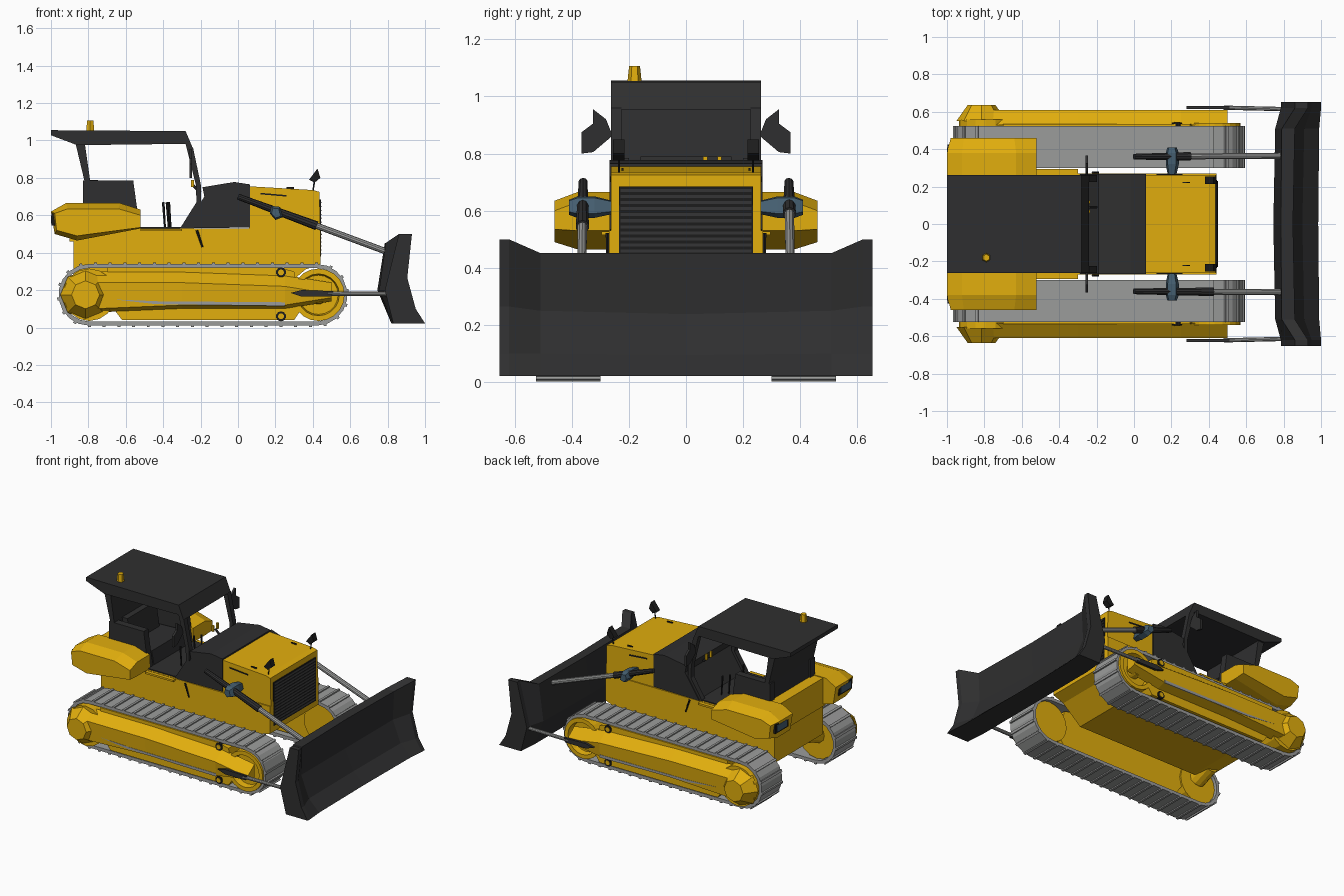
import bpy, bmesh, math
from mathutils import Vector, Matrix


def material(name, col):
    m = bpy.data.materials.new(name)
    m.diffuse_color = (*col, 1)
    return m


YELLOW = material("yellow paint", (0.76, 0.425, 0.004))
DARK = material("charcoal", (0.028, 0.028, 0.029))
BLACK = material("black", (0.012, 0.012, 0.012))
GREY = material("track steel", (0.33, 0.335, 0.33))
BLUE = material("blue steel", (0.06, 0.115, 0.165))


def finish(name, bm, mat):
    bmesh.ops.recalc_face_normals(bm, faces=bm.faces)
    me = bpy.data.meshes.new(name)
    bm.to_mesh(me)
    bm.free()
    me.materials.append(mat)
    ob = bpy.data.objects.new(name, me)
    bpy.context.collection.objects.link(ob)
    return ob


def loft(name, sections, mat):
    """Solid through equal-length rings of 3D points."""
    bm = bmesh.new()
    rings = [[bm.verts.new(p) for p in s] for s in sections]
    n = len(rings[0])
    for a, b in zip(rings, rings[1:]):
        for i in range(n):
            j = (i + 1) % n
            bm.faces.new((a[i], a[j], b[j], b[i]))
    bm.faces.new(rings[0])
    bm.faces.new(rings[-1])
    return finish(name, bm, mat)


def prism(name, prof, y0, y1, mat):
    return loft(name, [[(x, y, z) for x, z in prof] for y in (y0, y1)], mat)


def box(name, x0, x1, y0, y1, z0, z1, mat):
    return prism(name, [(x0, z0), (x1, z0), (x1, z1), (x0, z1)], y0, y1, mat)


def rod(name, p, q, r1, r2, mat, n=10):
    p, q = Vector(p), Vector(q)
    d = q - p
    bm = bmesh.new()
    rot = d.to_track_quat('Z', 'Y').to_matrix().to_4x4()
    bmesh.ops.create_cone(bm, cap_ends=True, segments=n, radius1=r1, radius2=r2,
                          depth=d.length, matrix=Matrix.Translation((p + q) / 2) @ rot)
    return finish(name, bm, mat)


# ---------- body ----------
prism("hull", [(-0.88, 0.25), (-0.72, 0.19), (0.22, 0.19), (0.36, 0.31), (0.44, 0.34),
               (0.44, 0.53), (-0.88, 0.53)], -0.27, 0.27, YELLOW)
prism("hood", [(0.06, 0.53), (0.44, 0.53), (0.435, 0.725), (0.40, 0.735), (0.06, 0.755)],
      -0.262, 0.262, YELLOW)
box("rear_deck", -0.9, -0.8, -0.27, 0.27, 0.46, 0.66, YELLOW)
prism("dashboard", [(-0.29, 0.53), (0.065, 0.535), (0.065, 0.765), (-0.02, 0.778),
                    (-0.19, 0.75), (-0.18, 0.70)], -0.268, 0.268, DARK)
box("cab_floor", -0.84, -0.25, -0.255, 0.255, 0.528, 0.537, DARK)

# radiator grille with slats
box("grille", 0.43, 0.443, -0.235, 0.235, 0.38, 0.685, BLACK)
for i in range(14):
    z = 0.39 + i * 0.0212
    prism("grille_slat", [(0.44, z), (0.448, z), (0.44, z + 0.017)], -0.23, 0.23, DARK)

# ---------- canopy ----------
prism("roof", [(-1.0, 1.055), (-1.0, 1.028), (-0.86, 0.975), (-0.285, 0.982),
               (-0.24, 0.955), (-0.28, 1.05)], -0.262, 0.262, DARK)
prism("rear_panel", [(-0.87, 0.99), (-0.82, 0.99), (-0.79, 0.78), (-0.79, 0.53),
                     (-0.82, 0.53), (-0.82, 0.78)], -0.25, 0.25, DARK)
rod("beacon", (-0.79, -0.18, 1.05), (-0.79, -0.18, 1.107), 0.025, 0.019, YELLOW, 6)

# seat
prism("seat_cushion", [(-0.80, 0.53), (-0.52, 0.53), (-0.54, 0.63), (-0.80, 0.62)],
      -0.19, 0.19, DARK)
prism("seat_back", [(-0.81, 0.6), (-0.72, 0.6), (-0.75, 0.79), (-0.82, 0.79)], -0.16, 0.16, DARK)

# levers and dash switches
for x, y in ((-0.40, 0.08), (-0.37, 0.12), (-0.38, -0.1)):
    rod("control_lever", (x + 0.01, y, 0.53), (x, y, 0.67), 0.005, 0.007, BLACK, 6)
for y in (0.06, 0.11):
    box("dash_switch", -0.25, -0.235, y, y + 0.015, 0.75, 0.79, YELLOW)
rod("switch_post", (-0.2, 0.09, 0.72), (-0.24, 0.09, 0.76), 0.008, 0.008, DARK, 6)

# ---------- blade ----------
wing = [(0.86, 0.50), (0.93, 0.50), (0.905, 0.265), (0.95, 0.10), (1.0, 0.022),
        (0.83, 0.022), (0.785, 0.20)]
flank = [(0.79, 0.452), (0.86, 0.452), (0.85, 0.25), (0.91, 0.10), (0.99, 0.022),
         (0.82, 0.022), (0.755, 0.20)]
centre = [(0.785, 0.452), (0.85, 0.452), (0.835, 0.238), (0.90, 0.095), (0.985, 0.022),
          (0.82, 0.022), (0.745, 0.20)]
stations = [(-0.652, wing), (-0.62, wing), (-0.51, flank), (0, centre),
            (0.51, flank), (0.62, wing), (0.652, wing)]
loft("blade", [[(x, y, z) for x, z in prof] for y, prof in stations], DARK)

# ---------- tracks ----------
XR, XF, ZC = -0.795, 0.42, 0.175   # rear and front wheel centres


def stadium(r, n=9):
    pts = []
    for cx, a0 in ((XF, -90), (XR, 90)):
        for i in range(n + 1):
            a = math.radians(a0 + 180 * i / n)
            pts.append((cx + r * math.cos(a), ZC + r * math.sin(a)))
    return pts


def track_belt(name, y0, y1):
    bm = bmesh.new()
    loops = [[bm.verts.new((x, y, z)) for x, z in stadium(r)]
             for r, y in ((0.165, y0), (0.165, y1), (0.143, y1), (0.143, y0))]
    n = len(loops[0])
    for k in range(4):
        a, b = loops[k], loops[(k + 1) % 4]
        for i in range(n):
            j = (i + 1) % n
            bm.faces.new((a[i], a[j], b[j], b[i]))
    # grouser bars spaced evenly along the belt
    R, L, count = 0.165, XF - XR, 44
    total = 2 * L + 2 * math.pi * R
    for k in range(count):
        s = total * k / count
        if s < L:
            x, z, a = XR + s, ZC - R, -math.pi / 2
        elif s < L + math.pi * R:
            a = (s - L) / R - math.pi / 2
            x, z = XF + R * math.cos(a), ZC + R * math.sin(a)
        elif s < 2 * L + math.pi * R:
            x, z, a = XF - (s - L - math.pi * R), ZC + R, math.pi / 2
        else:
            a = (s - 2 * L - math.pi * R) / R + math.pi / 2
            x, z = XR + R * math.cos(a), ZC + R * math.sin(a)
        m = (Matrix.Translation((x, (y0 + y1) / 2, z)) @ Matrix.Rotation(-a, 4, 'Y')
             @ Matrix.Diagonal((0.016, y1 - y0, 0.016, 1)))
        bmesh.ops.create_cube(bm, size=1, matrix=m)
    return finish(name, bm, GREY)


def idler(name, s):
    """Front wheel with a raised rim and a sunken web."""
    bm = bmesh.new()
    rings = []
    for r, y in ((0.14, 0.32), (0.14, 0.54), (0.112, 0.54), (0.105, 0.50), (0.05, 0.50), (0.045, 0.55)):
        rings.append([bm.verts.new((XF + 0.01 + r * math.cos(t * math.pi / 10), s * y,
                                    ZC + r * math.sin(t * math.pi / 10))) for t in range(20)])
    for a, b in zip(rings, rings[1:]):
        for i in range(20):
            bm.faces.new((a[i], a[(i + 1) % 20], b[(i + 1) % 20], b[i]))
    bm.faces.new(rings[0])
    bm.faces.new(rings[-1])
    return finish(name, bm, YELLOW)


# ---------- everything that exists on both sides ----------
for s in (-1, 1):
    side = "right_" if s < 0 else "left_"

    track_belt(side + "track", *sorted((s * 0.30, s * 0.525)))
    idler(side + "idler_wheel", s)
    rod(side + "sprocket", (XR, s * 0.32, ZC), (XR, s * 0.56, ZC), 0.14, 0.14, YELLOW, 16)
    rod(side + "final_drive", (XR - 0.02, s * 0.55, ZC), (XR - 0.02, s * 0.635, ZC),
        0.135, 0.075, YELLOW, 8)
    rod(side + "axle", (XR, s * 0.2, ZC + 0.08), (XR, s * 0.33, ZC + 0.03), 0.06, 0.06, YELLOW, 12)
    prism(side + "track_frame", [(-0.62, 0.04), (0.30, 0.04), (0.34, 0.10), (0.30, 0.30),
                                 (0.22, 0.32), (-0.70, 0.32), (-0.68, 0.12)],
          s * 0.33, s * 0.535, YELLOW)
    # outer beam, bulged along its middle
    ends = [(-0.78, 0.08, 0.27), (-0.3, 0.10, 0.27), (0.25, 0.10, 0.25), (0.5, 0.14, 0.21)]
    loft(side + "side_beam", [[(x, s * 0.53, a), (x, s * 0.60, a + 0.02),
                               (x, s * 0.61, b - 0.03), (x, s * 0.53, b + 0.03)]
                              for x, a, b in ends], YELLOW)
    prism(side + "beam_slot", [(-0.66, 0.15), (-0.44, 0.125), (0.25, 0.115), (0.25, 0.135),
                               (-0.42, 0.14)], s * 0.597, s * 0.604, GREY)
    for z in (0.06, 0.295):
        rod(side + "guide_roller", (0.23, s * 0.5, z), (0.23, s * 0.543, z), 0.027, 0.027, BLACK)
        rod(side + "roller_cap", (0.23, s * 0.54, z), (0.23, s * 0.546, z), 0.016, 0.016, YELLOW)

    # fender, thinner towards its outer edge
    full = [(-1.0, 0.62), (-0.92, 0.665), (-0.63, 0.665), (-0.52, 0.63), (-0.52, 0.53),
            (-0.86, 0.465), (-0.98, 0.50)]
    edge = [(-0.98, 0.61), (-0.91, 0.635), (-0.64, 0.635), (-0.52, 0.60), (-0.52, 0.535),
            (-0.86, 0.49), (-0.97, 0.52)]
    loft(side + "fender", [[(x, s * y, z) for x, z in p]
                           for y, p in ((0.24, full), (0.38, full), (0.46, edge))], YELLOW)
    box(side + "tail_lamp", -0.999, -0.98, s * 0.30, s * 0.41, 0.555, 0.60, BLUE)
    box(side + "lamp_surround", -0.996, -0.975, s * 0.28, s * 0.425, 0.545, 0.61, BLACK)
    box(side + "step_plate", -0.52, -0.30, s * 0.26, s * 0.295, 0.515, 0.528, YELLOW)

    # front canopy pillar
    prism(side + "pillar", [(-0.285, 1.0), (-0.24, 0.96), (-0.198, 0.76), (-0.198, 0.67),
                            (-0.28, 0.53), (-0.31, 0.53), (-0.222, 0.67), (-0.225, 0.76)],
          s * 0.225, s * 0.262, DARK)
    prism(side + "side_armrest", [(-0.83, 0.53), (-0.52, 0.53), (-0.54, 0.64), (-0.56, 0.785),
                                  (-0.83, 0.785)], s * 0.2, s * 0.25, DARK)

    # mirror
    mirror = [(0.325, 0.955), (0.325, 0.905), (0.365, 0.875), (0.365, 0.80), (0.325, 0.805),
              (0.28, 0.86), (0.28, 0.87), (0.30, 0.92)]
    loft(side + "mirror", [[(x, s * (y if y > 0.31 else y - 0.02), z) for y, z in mirror]
                           for x in (-0.26, -0.245)], DARK)

    # work lamp on the hood
    prism(side + "work_lamp", [(0.38, 0.79), (0.425, 0.85), (0.44, 0.80), (0.41, 0.775)],
          s * 0.215, s * 0.255, BLACK)
    rod(side + "lamp_stem", (0.40, s * 0.235, 0.725), (0.41, s * 0.235, 0.79), 0.004, 0.004, BLACK, 6)

    # hood vent and grab handle
    prism(side + "hood_vent", [(0.12, 0.712), (0.26, 0.700), (0.26, 0.708), (0.12, 0.72)],
          s * 0.26, s * 0.266, BLACK)
    box(side + "top_vent", 0.26, 0.30, s * 0.218, s * 0.225, 0.738, 0.75, BLACK)
    rod(side + "grab_handle", (-0.22, s * 0.275, 0.52), (-0.19, s * 0.275, 0.43), 0.007, 0.005, BLACK, 6)

    # lift ram: barrel, rod and bracket
    a, b = Vector((0.0, s * 0.36, 0.70)), Vector((0.81, s * 0.365, 0.40))
    split = 0.52 if s < 0 else 0.37
    rod(side + "lift_barrel", a, a.lerp(b, split), 0.016, 0.024, DARK)
    rod(side + "lift_rod", a.lerp(b, split - 0.02), b, 0.017, 0.017, GREY)
    bracket = [(0.17, 0.61), (0.20, 0.575), (0.24, 0.59), (0.225, 0.645), (0.18, 0.65)]
    loft(side + "lift_bracket", [[(0.2 + (x - 0.2) * k, s * y, 0.61 + (z - 0.61) * k)
                                  for x, z in bracket]
                                 for y, k in ((0.255, 0.6), (0.32, 1), (0.38, 1), (0.41, 0.7))], BLUE)

    # push ram beside the track: flat barrel and thin rod
    prism(side + "push_barrel", [(0.28, 0.185), (0.34, 0.165), (0.50, 0.165), (0.51, 0.195),
                                 (0.34, 0.20)], s * 0.615, s * 0.632, DARK)
    rod(side + "push_rod", (0.48, s * 0.622, 0.182), (0.82, s * 0.614, 0.18), 0.012, 0.012, GREY)
